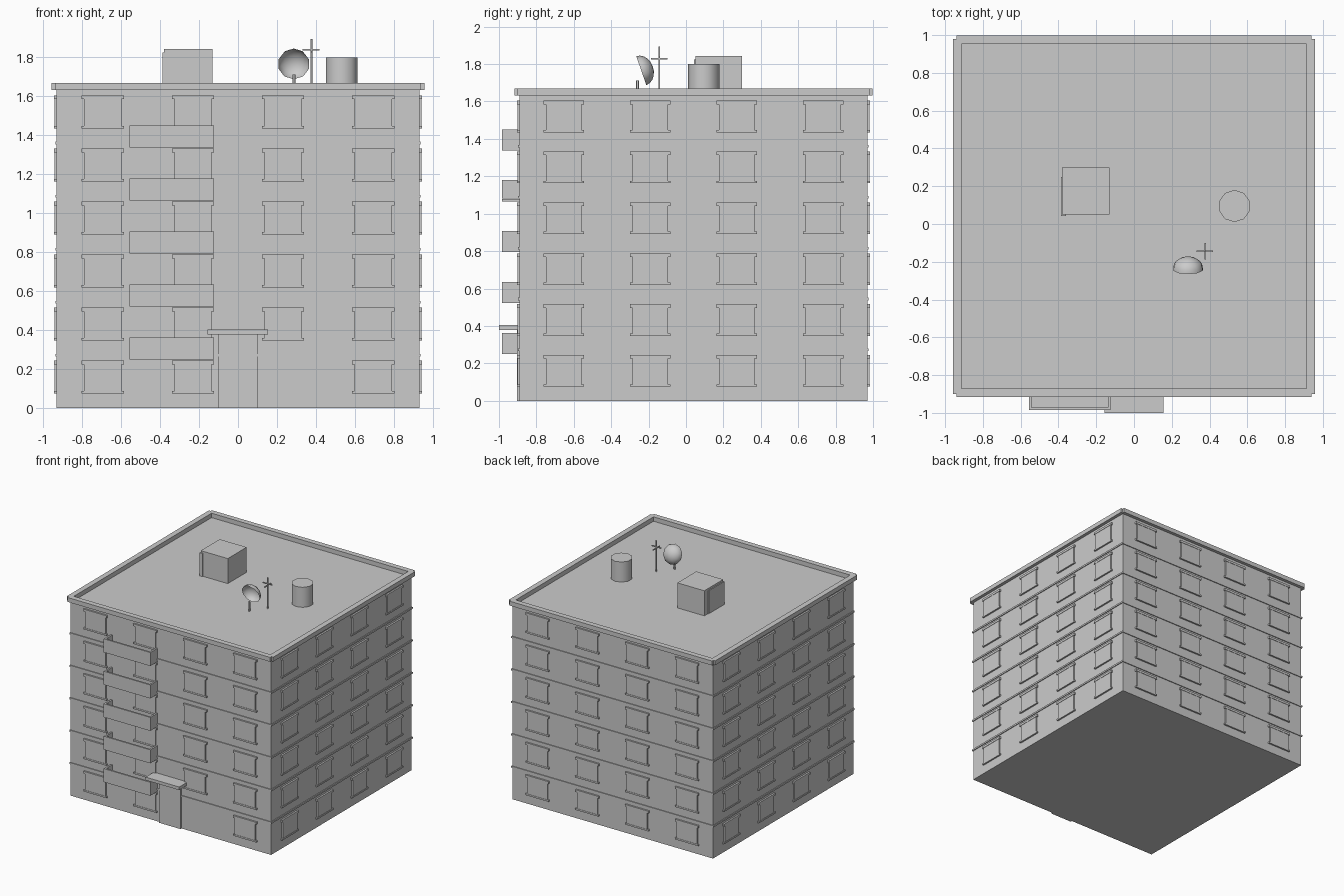
import bpy, bmesh, math
from mathutils import Matrix, Vector

if "Cube" in bpy.data.objects:
    bpy.data.objects.remove(bpy.data.objects["Cube"])

CY = 0.04        # building centre in y
H = 0.93         # half width of the square plan
FLOOR = 0.272    # storey height
ROOF = 6 * FLOOR


def add_box(bm, x0, x1, y0, y1, z0, z1, m=Matrix()):
    size = Matrix.Diagonal((x1 - x0, y1 - y0, z1 - z0, 1))
    mid = Matrix.Translation(((x0 + x1) / 2, (y0 + y1) / 2, (z0 + z1) / 2))
    bmesh.ops.create_cube(bm, size=1, matrix=m @ mid @ size)


def finish(name, bm):
    me = bpy.data.meshes.new(name)
    bm.to_mesh(me)
    bm.free()
    ob = bpy.data.objects.new(name, me)
    bpy.context.collection.objects.link(ob)
    return ob


def boxes(name, *dims):
    bm = bmesh.new()
    for d in dims:
        add_box(bm, *d)
    return finish(name, bm)


def cylinder(name, x, y, z0, z1, r, n):
    bpy.ops.mesh.primitive_cylinder_add(vertices=n, radius=r, depth=z1 - z0,
                                        location=(x, y, (z0 + z1) / 2))
    ob = bpy.context.object
    ob.name = name
    bpy.ops.object.shade_smooth_by_angle(angle=math.radians(50))
    return ob


def side(i):
    """Transform taking the front wall's local frame to wall i."""
    return Matrix.Translation((0, CY, 0)) @ Matrix.Rotation(i * math.pi / 2, 4, 'Z')


# main block
boxes("building_body", (-H, H, CY - H, CY + H, 0, ROOF))

# thin string courses between storeys
b = H + 0.007
boxes("floor_bands", *[(-b, b, CY - b, CY + b, k * FLOOR - 0.007, k * FLOOR + 0.007)
                       for k in range(1, 6)])

# windows on all four walls: pane, lintel and sill
bm = bmesh.new()
for i in range(4):
    for row in range(6):
        for col in range(4):
            if i == 0 and row == 0 and col == 2:
                continue  # none beside the entrance
            x = (col - 1.5) * 0.4625
            z = 0.075 + row * FLOOR
            m = side(i)
            add_box(bm, x - 0.095, x + 0.095, -H - 0.011, -H + 0.01, z + 0.005, z + 0.16, m)
            add_box(bm, x - 0.108, x + 0.108, -H - 0.014, -H + 0.01, z + 0.150, z + 0.169, m)
            add_box(bm, x - 0.108, x + 0.108, -H - 0.014, -H + 0.01, z, z + 0.013, m)
finish("windows", bm)

# parapet: four strips leaving small notches at the corners
bm = bmesh.new()
for i in range(4):
    add_box(bm, -0.94, 0.94, -0.957, -0.912, ROOF, 1.669, side(i))
finish("parapet", bm)

# hollow balconies
W, t = CY - H, 0.014
for k in range(5):
    z = 0.25 + k * FLOOR
    x0, x1, y0, z1 = -0.556, -0.124, -0.985, z + 0.113
    boxes("balcony_%d" % (k + 1),
          (x0, x1, y0, W, z, z + t),
          (x0, x1, y0, y0 + t, z + t, z1),
          (x0, x0 + t, y0 + t, W, z + t, z1),
          (x1 - t, x1, y0 + t, W, z + t, z1))

# entrance
boxes("entrance_door", (-0.1, 0.1, W - 0.014, W + 0.01, 0, 0.378))
boxes("entrance_canopy", (-0.157, 0.155, -1.0, W, 0.378, 0.404))

# roof access hut with its door panel
boxes("roof_hut", (-0.38, -0.13, 0.05, 0.30, ROOF, 1.842))
boxes("roof_hut_door", (-0.387, -0.36, 0.043, 0.25, ROOF, 1.825))

# water tank
cylinder("water_tank", 0.532, 0.095, ROOF, 1.80, 0.085, 10)

# dish: half ellipsoid shell opening forward and slightly down
bm = bmesh.new()
bmesh.ops.create_uvsphere(bm, u_segments=10, v_segments=10, radius=0.082)
bmesh.ops.delete(bm, geom=[v for v in bm.verts if v.co.z < -0.001], context='VERTS')
axis = Vector((0, 0.945, 0.327)).to_track_quat('Z', 'Y').to_matrix().to_4x4()
bm.transform(Matrix.Translation((0.286, -0.239, 1.765)) @ axis
             @ Matrix.Diagonal((1, 1, 0.8, 1)))
for f in bm.faces:
    f.smooth = True
finish("dish", bm)
cylinder("dish_post", 0.287, -0.259, ROOF, 1.712, 0.007, 8)

# aerial with crossed bars
cylinder("aerial_mast", 0.376, -0.143, ROOF, 1.893, 0.005, 8)
a = 0.004
boxes("aerial_bars",
      (0.332, 0.418, -0.143 - a, -0.143 + a, 1.84 - a, 1.84 + a),
      (0.376 - a, 0.376 + a, -0.188, -0.100, 1.828 - a, 1.828 + a))
